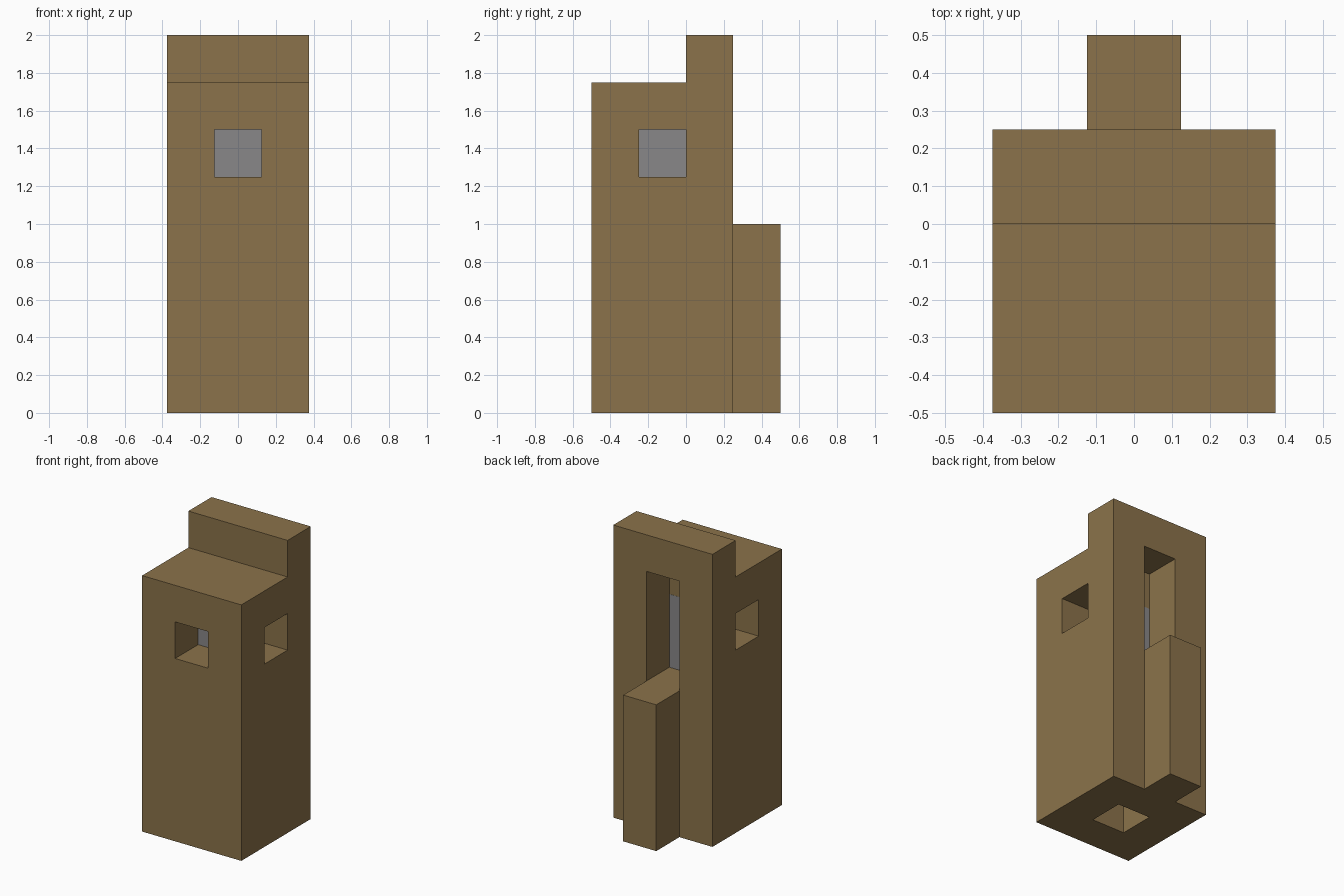
import bpy
import bmesh
from mathutils import Matrix, Vector

cube = bpy.data.objects.get("Cube")
if cube:
    bpy.data.objects.remove(cube, do_unlink=True)

C = 0.25          # one block
H = C / 2


def material(name, rgb):
    m = bpy.data.materials.new(name)
    m.use_nodes = True
    m.diffuse_color = (*rgb, 1)
    m.node_tree.nodes["Principled BSDF"].inputs["Base Color"].default_value = (*rgb, 1)
    return m


brown = material("earth brown", (0.258, 0.171, 0.069))
grey = material("stone grey", (0.25, 0.245, 0.25))


def finish(name, bm, mat):
    bmesh.ops.recalc_face_normals(bm, faces=bm.faces)
    mesh = bpy.data.meshes.new(name)
    bm.to_mesh(mesh)
    bm.free()
    mesh.materials.append(mat)
    obj = bpy.data.objects.new(name, mesh)
    bpy.context.scene.collection.objects.link(obj)
    return obj


def boxes(name, mat, *spans):
    """One object made of boxes, each given by its low and high corner."""
    bm = bmesh.new()
    for lo, hi in spans:
        lo, hi = Vector(lo), Vector(hi)
        mat4 = Matrix.Translation((lo + hi) / 2) @ Matrix.Diagonal((*(hi - lo), 1))
        bmesh.ops.create_cube(bm, size=1, matrix=mat4)
    return finish(name, bm, mat)


# Tower body: stepped side profile extruded across the width
W = 3 * H
profile = [(-2 * C, 0), (C, 0), (C, 8 * C), (0, 8 * C), (0, 7 * C), (-2 * C, 7 * C)]
bm = bmesh.new()
face = bm.faces.new([bm.verts.new((-W, y, z)) for y, z in profile])
side = bmesh.ops.extrude_face_region(bm, geom=[face])["geom"]
bmesh.ops.translate(bm, vec=(2 * W, 0, 0),
                    verts=[v for v in side if isinstance(v, bmesh.types.BMVert)])
tower = finish("tower_body", bm, brown)

# Openings: three windows, rear doorway and the shaft from below
out = 0.1
e = 0.001
cutter = boxes(
    "opening_cutter", brown,
    ((-H, -2 * C - out, 5 * C), (H, -C - e, 6 * C)),
    ((H + e, -C, 5 * C), (W + out, 0, 6 * C)),
    ((-W - out, -C, 5 * C), (-H - e, 0, 6 * C)),
    ((-H, e, 4 * C), (H, C + out, 7 * C)),
    ((-H, -C, -out), (H, 0, 4 * C - e)),
)
cutter.hide_render = True
cutter.hide_viewport = True
cut = tower.modifiers.new("openings", 'BOOLEAN')
cut.object = cutter
cut.operation = 'DIFFERENCE'
cut.solver = 'EXACT'

# Stone pillar inside, showing through the windows and doorway
s = 2 * e
boxes("inner_pillar", grey, ((-H - s, -C - s, 4 * C - s), (H + s, s, 6 * C)))

# Rear step leading up to the doorway
boxes("rear_step", brown, ((-H, C, 0), (H, 2 * C, 4 * C)))
